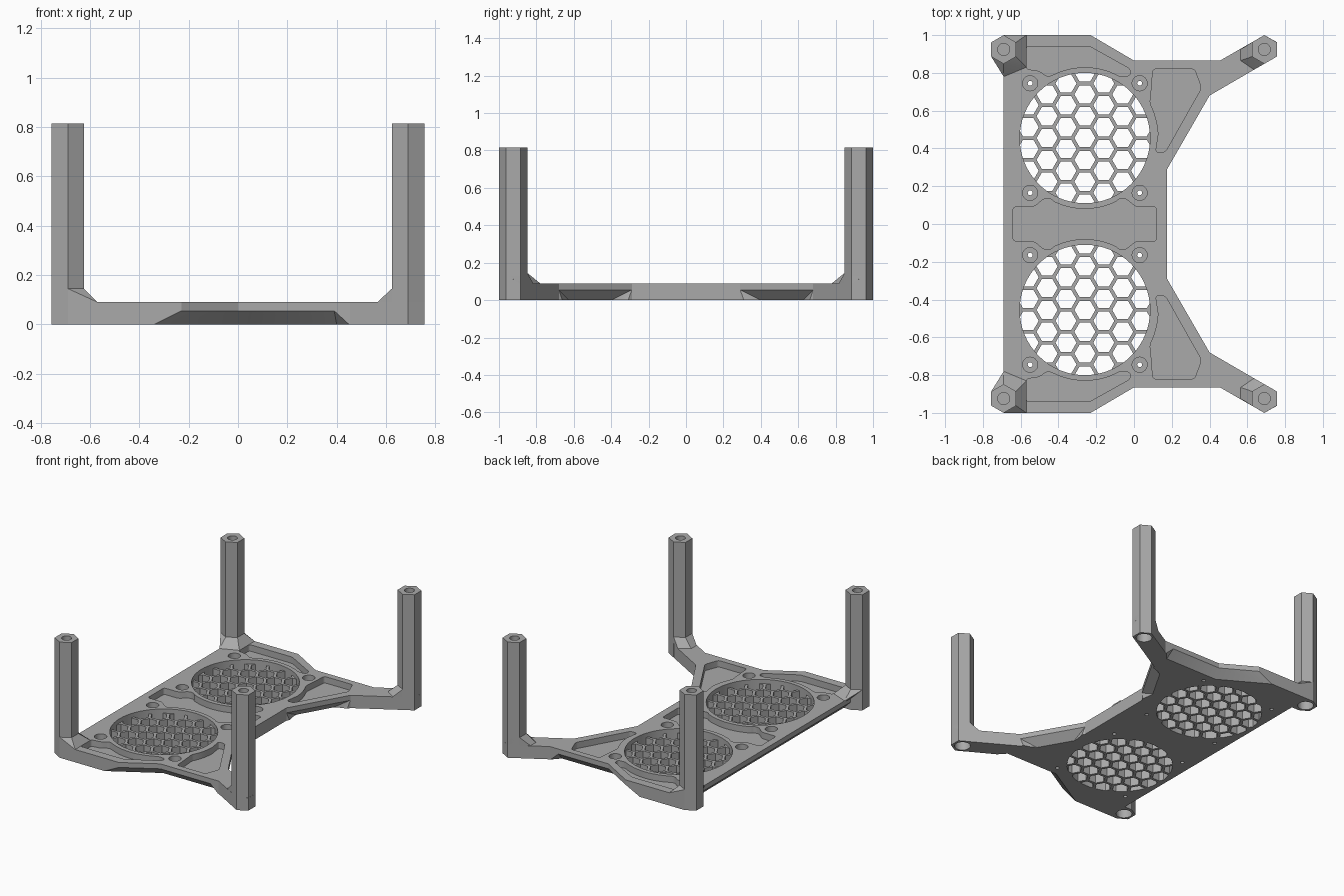
import bpy, bmesh
from math import cos, sin, pi, hypot, radians
from mathutils import Vector

cube = bpy.data.objects.get("Cube")
if cube:
    bpy.data.objects.remove(cube, do_unlink=True)

grey = bpy.data.materials.new("plain grey")
grey.use_nodes = True
COLOUR = (0.4, 0.4, 0.4, 1)
grey.diffuse_color = COLOUR
grey.node_tree.nodes["Principled BSDF"].inputs["Base Color"].default_value = COLOUR

TOP, LEG_TOP, CHAMFER, FLOOR = 0.09, 0.815, 0.055, 0.045
FAN_X, FAN_Y, FAN_R = -0.26, 0.455, 0.345
LEG_X, LEG_Y, LEG_R = 0.69, 0.924, 0.076


def finish(name, bm):
    bmesh.ops.recalc_face_normals(bm, faces=bm.faces)
    mesh = bpy.data.meshes.new(name)
    bm.to_mesh(mesh)
    bm.free()
    mesh.materials.append(grey)
    obj = bpy.data.objects.new(name, mesh)
    bpy.context.collection.objects.link(obj)
    return obj


def add_prism(bm, pts, z0, z1):
    face = bm.faces.new([bm.verts.new((x, y, z0)) for x, y in pts])
    new = bmesh.ops.extrude_face_region(bm, geom=[face])["geom"]
    verts = [v for v in new if isinstance(v, bmesh.types.BMVert)]
    bmesh.ops.translate(bm, verts=verts, vec=(0, 0, z1 - z0))


def prism(name, pts, z0, z1, rounding=0):
    bm = bmesh.new()
    add_prism(bm, pts, z0, z1)
    if rounding:
        bmesh.ops.recalc_face_normals(bm, faces=bm.faces)
        corners = [e for e in bm.edges
                   if abs(e.verts[0].co.z - e.verts[1].co.z) > 0.001
                   and e.calc_face_angle() > 0.5]
        bmesh.ops.bevel(bm, geom=corners, offset=rounding, segments=4,
                        affect='EDGES', profile=0.5, clamp_overlap=True)
    return finish(name, bm)


def hull(name, pts):
    bm = bmesh.new()
    verts = [bm.verts.new(p) for p in pts]
    res = bmesh.ops.convex_hull(bm, input=verts)
    loose = [v for v in bm.verts if not v.link_faces]
    bmesh.ops.delete(bm, geom=loose, context='VERTS')
    return finish(name, bm)


def ring(x, y, r, n, start=0.0):
    return [(x + r * cos(start + 2 * pi * i / n), y + r * sin(start + 2 * pi * i / n))
            for i in range(n)]


def arc(cx, cy, r, a0, a1, n=12):
    steps = [radians(a0 + (a1 - a0) * i / n) for i in range(n + 1)]
    return [(cx + r * cos(a), cy + r * sin(a)) for a in steps]


def cut(target, cutter):
    mod = target.modifiers.new("cut", 'BOOLEAN')
    mod.operation, mod.solver, mod.object = 'DIFFERENCE', 'EXACT', cutter
    bpy.context.view_layer.objects.active = target
    bpy.ops.object.modifier_apply(modifier=mod.name)
    bpy.data.objects.remove(cutter, do_unlink=True)


def flip(pts, s):
    return [(x, s * y) for x, y in pts]


def wedge(ridge, foot, out, s):
    # chamfer cutter: ridge on the outer wall, foot line on the underside
    out = Vector(out) * 0.03
    pts = [(x, y, CHAMFER) for x, y in ridge]
    pts += [(x + out.x, y + out.y, CHAMFER) for x, y in ridge]
    for z in (0, -0.03):
        pts += [(x, y, z) for x, y in foot]
        pts += [(x + out.x, y + out.y, z) for x, y in ridge]
    return hull("chamfer_cutter", [(x, s * y, z) for x, y, z in pts])


# Base plate outline, mirrored front to back
half = [(-0.69, 1), (-0.23, 1), (0, 0.865), (0.455, 0.865), (0.69, 1),
        (0.756, 0.963), (0.756, 0.887), (0.4, 0.68), (0.175, 0.29)]
plate = prism("base_plate", half + flip(half[::-1], -1), 0, TOP)

# Underside chamfers
cut(plate, wedge([(-0.69, -0.85), (-0.69, 0.85)], [(-0.635, -0.85), (-0.635, 0.85)], (-1, 0), 1))
for s in (1, -1):
    cut(plate, wedge([(-0.23, 1), (0, 0.865)], [(-0.34, 1), (-0.016, 0.81)], (0.506, 0.862), s))
    cut(plate, wedge([(0, 0.865), (0.39, 0.865)],
                     [(-0.016, 0.81), (0.4, 0.81), (0.45, 0.865)], (0, 1), s))
    cut(plate, wedge([(0.175, 0.29), (0.4, 0.68)], [(0.175, 0.4), (0.305, 0.625)],
                     (0.866, -0.5), s))

# Shallow pockets in the top of the plate
right = [(-0.02, 0.785), (-0.02, 0.82), (-0.235, 0.94), (-0.57, 0.94),
         (-0.57, 0.82), (-0.5, 0.81), (-0.46, 0.78)]
end_pocket = right + arc(FAN_X, FAN_Y, 0.375, 118, 60)
arm_pocket = [(0.1, 0.82), (0.32, 0.82), (0.357, 0.72), (0.165, 0.38), (0.115, 0.38)] \
    + arc(FAN_X, FAN_Y, 0.39, 3, 28, 6) + [(0.09, 0.69)]
side = [(-0.64, 0.09), (-0.53, 0.09), (-0.475, 0.135), (-0.44, 0.135)] \
    + arc(FAN_X, FAN_Y, 0.375, 244, 296) + [(-0.08, 0.135), (-0.045, 0.135), (0.01, 0.09), (0.12, 0.09)]
cut(plate, prism("pocket_cutter", side + flip(side[::-1], -1), FLOOR, 0.2, 0.015))
for s in (1, -1):
    for shape in (end_pocket, arm_pocket):
        cut(plate, prism("pocket_cutter", flip(shape, s), FLOOR, 0.2, 0.015))

# Fan openings, screw holes and honeycomb grilles
CELL = 0.0667
parts = [plate]
for s, side_name in ((1, "back"), (-1, "front")):
    cy = s * FAN_Y
    cut(plate, prism("fan_cutter", ring(FAN_X, cy, FAN_R, 64), -0.1, 0.2))
    for dx in (-0.29, 0.29):
        for dy in (-0.29, 0.29):
            x, y = FAN_X + dx, cy + dy
            cut(plate, prism("bore_cutter", ring(x, y, 0.04, 24), FLOOR, 0.2))
            cut(plate, prism("screw_cutter", ring(x, y, 0.013, 12), -0.1, 0.2))
    grille = prism(side_name + "_honeycomb_grille", ring(FAN_X, cy, FAN_R + 0.002, 64), 0, 0.06)
    bm = bmesh.new()
    for i in range(-4, 5):
        for j in range(-4, 5):
            dx = 1.5 * CELL * i
            dy = 3 ** 0.5 * CELL * (j + 0.5 * (i % 2))
            if hypot(dx, dy) < FAN_R + 0.03:
                add_prism(bm, ring(FAN_X + dx, cy + dy, CELL - 0.011, 6), -0.1, 0.2)
    cut(grille, finish("cell_cutter", bm))
    parts.append(grille)

# Hexagonal legs with blind holes, and sloped gussets at their feet
corner_foot = [(-0.69, 1), (-0.57, 1), (-0.57, 0.83), (-0.69, 0.78)]
arm_foot = [(0.565, 0.925), (0.565, 0.865), (0.635, 0.817), (0.69, 1), (0.756, 0.887)]
for s, fb in ((1, "back"), (-1, "front")):
    for x, lr, foot in ((LEG_X, "left", arm_foot), (-LEG_X, "right", corner_foot)):
        y = s * LEG_Y
        hexagon = ring(x, y, LEG_R, 6, pi / 2)
        leg = prism(f"{fb}_{lr}_leg", hexagon, 0, LEG_TOP)
        cut(leg, prism("top_hole_cutter", ring(x, y, 0.032, 24), LEG_TOP - 0.12, 1))
        for body in (leg, plate):
            cut(body, prism("foot_hole_cutter", ring(x, y, 0.052, 24), -0.1, 0.075))
        low = [(px, s * py, z) for px, py in foot for z in (0.08, TOP)]
        gusset = hull(f"{fb}_{lr}_gusset", low + [(px, py, 0.145) for px, py in hexagon])
        parts += [leg, gusset]

# Crisp edges with smooth round holes
bpy.ops.object.select_all(action='DESELECT')
for obj in parts:
    obj.select_set(True)
bpy.context.view_layer.objects.active = plate
bpy.ops.object.shade_smooth_by_angle(angle=radians(25))
